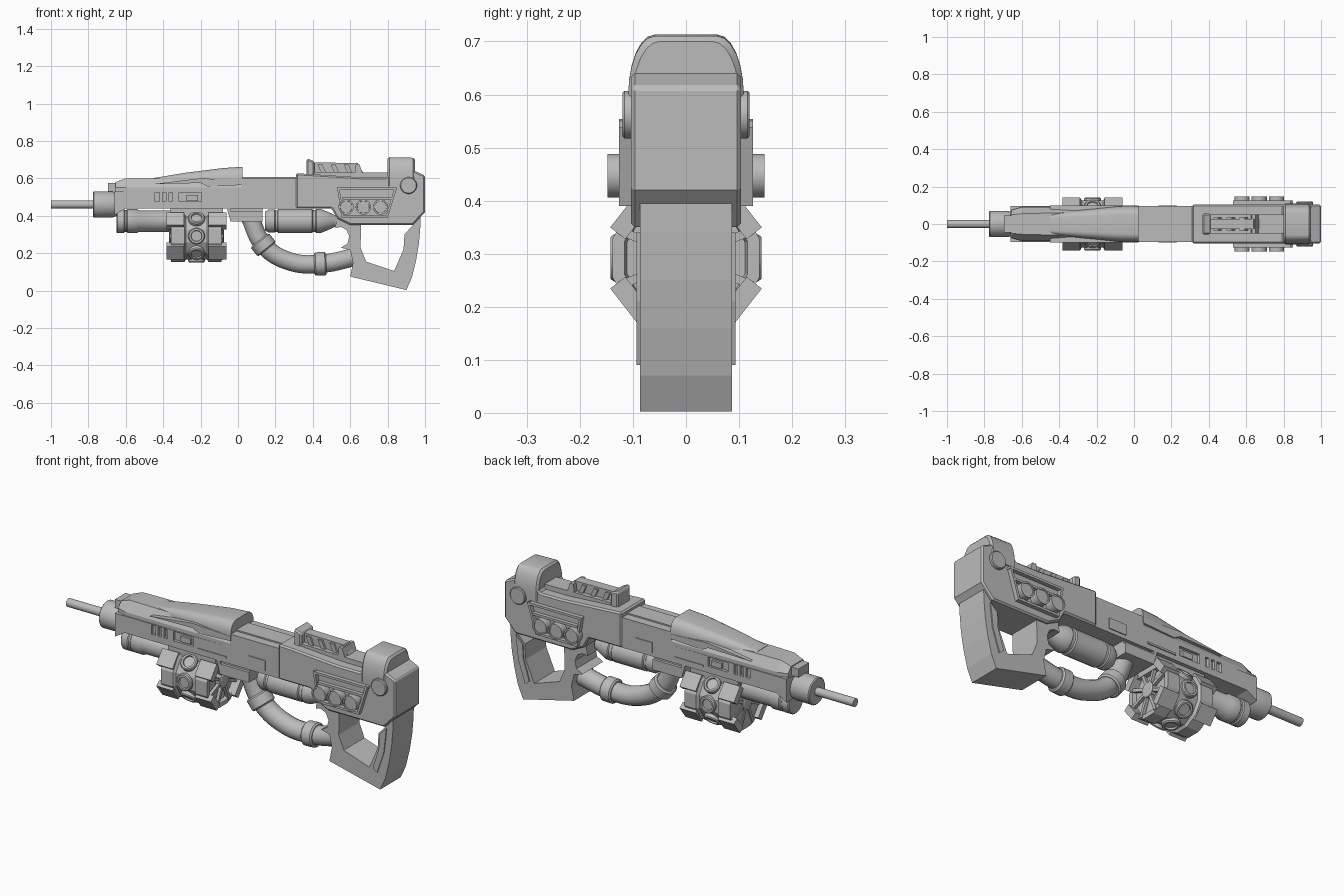
import bpy, bmesh, math
from mathutils import Vector, Matrix

if "Cube" in bpy.data.objects:
    bpy.data.objects.remove(bpy.data.objects["Cube"])

grey = bpy.data.materials.new("warm_grey")
grey.use_nodes = True
grey.diffuse_color = (0.5, 0.5, 0.5, 1)
grey.node_tree.nodes["Principled BSDF"].inputs["Base Color"].default_value = (0.5, 0.5, 0.5, 1)


def finish(name, bm, smooth=False):
    bmesh.ops.recalc_face_normals(bm, faces=bm.faces)
    mesh = bpy.data.meshes.new(name)
    bm.to_mesh(mesh)
    bm.free()
    mesh.materials.append(grey)
    ob = bpy.data.objects.new(name, mesh)
    bpy.context.collection.objects.link(ob)
    if smooth:
        bpy.ops.object.select_all(action="DESELECT")
        ob.select_set(True)
        bpy.context.view_layer.objects.active = ob
        bpy.ops.object.shade_smooth_by_angle(angle=math.radians(35))
    return ob


def loft(name, rings, smooth=False):
    bm = bmesh.new()
    loops = [[bm.verts.new(p) for p in ring] for ring in rings]
    n = len(loops[0])
    for a, b in zip(loops, loops[1:]):
        for i in range(n):
            j = (i + 1) % n
            bm.faces.new((a[i], a[j], b[j], b[i]))
    bm.faces.new(loops[0])
    bm.faces.new(loops[-1])
    return finish(name, bm, smooth)


def prism(name, profile, y0, y1):
    """Side profile in x, z extruded across y."""
    return loft(name, [[(x, y, z) for x, z in profile] for y in (y0, y1)])


def slab(name, profile, half, chamfer=0.008):
    """Symmetric side profile with softened side edges."""
    ob = prism(name, profile, -half, half)
    mod = ob.modifiers.new("edge", "BEVEL")
    mod.width, mod.segments, mod.limit_method = chamfer, 1, "ANGLE"
    mod.angle_limit = math.radians(50)
    return ob


def pair(name, profile, y0, y1):
    for side, s in (("left", -1), ("right", 1)):
        prism(f"{side}_{name}", profile, s * y0, s * y1)


def rect(x0, x1, z0, z1):
    return [(x0, z0), (x1, z0), (x1, z1), (x0, z1)]


def turned(name, profile, origin, axis, sides=24, smooth=True):
    """Stepped round part: profile holds (distance, radius) along axis."""
    rot = Vector(axis).to_track_quat("Z", "Y").to_matrix()
    rings = []
    for d, r in profile:
        ring = []
        for i in range(sides):
            a = math.tau * (i + 0.5) / sides
            ring.append(Vector(origin) + rot @ Vector((r * math.cos(a), r * math.sin(a), d)))
        rings.append(ring)
    return loft(name, rings, smooth)


def arch(x, half, z0, z1, shoulder):
    """Cross-section with a rounded top."""
    pts = [(x, -half, z0), (x, half, z0)]
    for i in range(7):
        a = math.pi / 2 * i / 6
        pts.append((x, half - shoulder * (1 - math.cos(a)), z1 - (z1 - z0) * 0.75 * (1 - math.sin(a))))
    return pts + [(px, -py, pz) for px, py, pz in reversed(pts[2:])]


def cut(target, profile, y0, y1):
    for s in (-1, 1):
        cutter = prism("cutter", profile, s * y0, s * y1)
        cutter.hide_render = True
        mod = target.modifiers.new("slot", "BOOLEAN")
        mod.operation, mod.object = "DIFFERENCE", cutter
        bpy.context.view_layer.objects.active = target
        bpy.ops.object.modifier_apply(modifier=mod.name)
        bpy.data.objects.remove(cutter)


# Barrel and muzzle collar
X = (1, 0, 0)
turned("barrel", [(0, .022), (.3, .022)], (-1, 0, .46), X)
turned("muzzle_collar", [(0, .066), (.005, .071), (.1, .071), (.13, .06)], (-.775, 0, .46), X)
turned("lower_tube", [(0, .06), (.005, .065), (.04, .065), (.045, .06), (.055, .06), (.06, .065),
                      (.11, .065), (.12, .058), (.36, .058)], (-.65, 0, .372), X)
prism("nose_block", rect(-.695, -.6, .53, .575), -.045, .045)

# Front receiver with side slots
receiver = prism("front_receiver", [(-.66, .405), (-.6, .44), (-.06, .44), (-.04, .37), (.13, .37),
                                    (.13, .44), (.32, .44), (.32, .53), (-.66, .53)], -.095, .095)
for x0, x1, z0 in ((-.445, -.42, .475), (-.405, -.385, .475), (-.37, -.35, .475), (-.315, -.195, .475),
                   (-.04, .13, .425)):
    cut(receiver, rect(x0, x1, z0, .525 if z0 > .45 else .44), .08, .12)
pair("slot_plate", rect(-.275, -.215, .48, .51), .075, .093)
pair("side_rail", rect(-.17, .0, .465, .475), .09, .1)


def chamfered(x, half, top, z0, z1):
    return [(x, -half, z0), (x, half, z0), (x, half, z0 + .02), (x, top, z1),
            (x, -top, z1), (x, -half, z0 + .02)]


loft("upper_cover", [chamfered(-.655, .075, .05, .53, .58), chamfered(-.6, .09, .055, .53, .6),
                     chamfered(.03, .095, .07, .53, .6)])
loft("top_shroud", [arch(-.45, .055, .575, .602, .02), arch(-.28, .075, .575, .63, .035),
                    arch(-.08, .095, .575, .655, .045), arch(.025, .097, .575, .662, .045)], True)
pair("shroud_skirt", [(-.45, .57), (-.2, .575), (-.16, .555), (.025, .565), (.025, .59), (-.2, .6)], .06, .098)
prism("middle_block", rect(.02, .32, .52, .6), -.095, .095)
pair("middle_clip", rect(.13, .23, .46, .515), .09, .1)
prism("middle_ridge", rect(.02, .32, .59, .607), -.05, .05)

# Rear receiver
slab("rear_receiver", [(.31, .44), (.5, .44), (.53, .385), (.6, .35), (.935, .35), (1, .42), (1, .615),
                       (.945, .64), (.82, .64), (.79, .605), (.66, .605), (.4, .622), (.31, .627)], .104)
prism("roof_ridge", [(.4, .6), (.82, .6), (.82, .63), (.4, .635)], -.05, .05)
loft("butt_cap", [arch(x, h, .56, z, .05) for x, h, z in
                  ((.8, .1, .705), (.81, .109, .713), (.935, .109, .71), (.945, .1, .7))], True)

# Side panel frame, round studs and pivot
frame = [(.53, .55), (.85, .55), (.8, .39), (.555, .39)]
for i, (a, b) in enumerate(zip(frame, frame[1:] + frame[:1])):
    d = (Vector(b) - Vector(a)).normalized()
    n = Vector((-d.y, d.x)) * -.012
    p = [Vector(a), Vector(b), Vector(b) + n, Vector(a) + n]
    pair(f"panel_border_{i}", [tuple(v) for v in p], .095, .126)
pair("panel_bar", [(.555, .5), (.83, .5), (.825, .488), (.558, .488)], .1, .124)
for s in (-1, 1):
    for x in (.578, .67, .762):
        turned("panel_stud", [(0, .041), (.052, .041), (.052, .033), (.048, .032)],
               (x, s * .096, .447), (0, s, 0), 24)
    turned("pivot_disc", [(0, .045), (.02, .045), (.024, .041)], (.912, s * .096, .562), (0, s, 0))

# Sight and top rail
slab("sight_post", [(.365, .61), (.41, .61), (.41, .69), (.375, .705), (.365, .7)], .055)
prism("sight_rail", [(.4, .61), (.68, .61), (.64, .682), (.4, .685)], -.026, .026)
prism("sight_end", [(.62, .6), (.675, .6), (.65, .675), (.63, .675)], -.05, .05)
for x in (.45, .52, .59):
    prism("rail_rib", [(x, .62), (x + .025, .62), (x, .675), (x - .025, .675)], -.036, .036)

# Open stock with hand grip
prism("stock", [(.53, .4), (.52, .335), (.55, .34), (.58, .325), (.595, .29), (.585, .25), (.55, .23),
                (.6, .215), (.615, .15), (.6, .075), (.9, .003), (.93, .07), (.952, .16), (.967, .25),
                (.975, .34), (.978, .44), (.935, .4), (.935, .35), (.89, .3), (.885, .22), (.835, .105),
                (.685, .155), (.655, .23), (.66, .4)], -.087, .087)
pair("stock_plate", [(.94, .34), (.9, .3), (.895, .22), (.86, .11), (.885, .09), (.925, .21)], .08, .093)

# Under-body canister
turned("canister", [(0, .05), (.02, .063), (.05, .063), (.055, .058), (.065, .058), (.07, .066), (.25, .066),
                    (.255, .06), (.27, .06), (.275, .066), (.3, .064), (.345, .045), (.375, .03)],
       (.145, 0, .372), X)

# Curved hose with clamp rings
curve = bpy.data.curves.new("hose", "CURVE")
curve.dimensions, curve.bevel_depth, curve.bevel_resolution = "3D", .05, 5
curve.use_fill_caps = True
spline = curve.splines.new("BEZIER")
path = [(.06, .4), (.14, .24), (.28, .155), (.44, .143), (.63, .18)]
spline.bezier_points.add(len(path) - 1)
for bp, (x, z) in zip(spline.bezier_points, path):
    bp.co = (x, 0, z)
    bp.handle_left_type = bp.handle_right_type = "AUTO"
hose = bpy.data.objects.new("hose", curve)
bpy.context.collection.objects.link(hose)
curve.materials.append(grey)
bpy.ops.object.select_all(action="DESELECT")
hose.select_set(True)
bpy.context.view_layer.objects.active = hose
bpy.ops.object.convert(target="MESH")
bpy.ops.object.shade_smooth_by_angle(angle=math.radians(35))
for x, z, d in ((.135, .245, (.6, 0, -.75)), (.44, .143, (1, 0, .04))):
    turned("hose_clamp", [(-.032, .055), (-.025, .063), (.025, .063), (.032, .055)], (x, 0, z), d)

# Faceted drum along the barrel line, with studs, pads and end spokes
centre = Vector((-.222, 0, .292))
turned("drum", [(-.135, .12), (-.135, .143), (-.065, .143), (-.055, .13), (.055, .13), (.065, .143),
                (.135, .143), (.135, .12), (.115, .115)], centre, X, 12, False)
prism("drum_mount", rect(-.36, -.08, .38, .45), -.075, .075)


def drum_box(name, angle, x, radius, size):
    bm = bmesh.new()
    bmesh.ops.create_cube(bm, size=1)
    m = (Matrix.Translation(centre) @ Matrix.Rotation(angle, 4, "X")
         @ Matrix.Translation((x, radius, 0)) @ Matrix.Diagonal((*size, 1)))
    bmesh.ops.transform(bm, matrix=m, verts=bm.verts)
    finish(name, bm)


for i in range(8):
    a = math.tau * i / 8
    out = Vector((0, math.cos(a), math.sin(a)))
    turned("drum_stud", [(0, .045), (.028, .045), (.034, .04), (.034, .03), (.026, .028)],
           centre + out * .108, out, 20)
    for x in (-.132, .132):
        drum_box("drum_spoke", a + math.pi / 8, x, .07, (.016, .13, .016))
for deg in (-38, 38, 142, 218):
    for x in (-.113, .113):
        drum_box("drum_pad", math.radians(deg), x, .13, (.095, .036, .085))
for s in (-1, 1):
    turned("drum_hub", [(0, .04), (.142, .04), (.146, .034)], centre, (s, 0, 0), 12, False)
